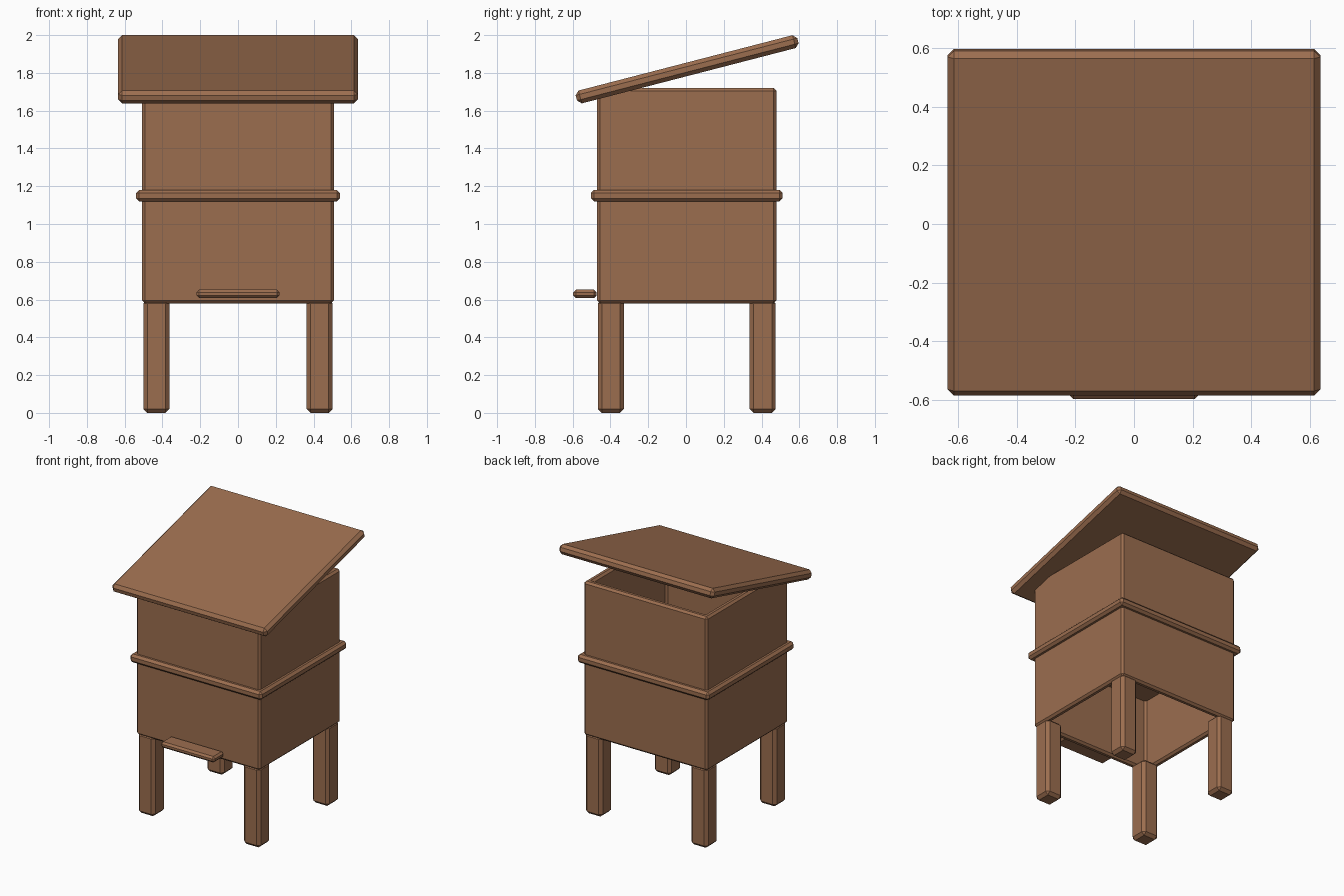
import bpy, bmesh, math
from mathutils import Matrix

cube = bpy.data.objects.get("Cube")
if cube:
    bpy.data.objects.remove(cube)

# Single wood colour
wood = bpy.data.materials.new("warm_wood")
wood.use_nodes = True
COLOUR = (0.33, 0.155, 0.078, 1)
wood.diffuse_color = COLOUR
shader = next(n for n in wood.node_tree.nodes if n.type == 'BSDF_PRINCIPLED')
shader.inputs["Base Color"].default_value = COLOUR


def board(name, centre, size, bevel, tilt=0.0, wall=0.0):
    """Chamfered box; with a wall thickness it becomes an open-ended tube."""
    bm = bmesh.new()
    bmesh.ops.create_cube(bm, size=1, matrix=Matrix.Diagonal((*size, 1)))
    if wall:
        ends = [f for f in bm.faces if abs(f.normal.z) > 0.5]
        bmesh.ops.delete(bm, geom=ends, context='FACES')
    mesh = bpy.data.meshes.new(name)
    bm.to_mesh(mesh)
    bm.free()
    mesh.materials.append(wood)
    obj = bpy.data.objects.new(name, mesh)
    bpy.context.collection.objects.link(obj)
    obj.location = centre
    obj.rotation_euler.x = tilt
    if wall:
        shell = obj.modifiers.new("walls", 'SOLIDIFY')
        shell.thickness = wall
        shell.offset = -1
        shell.use_even_offset = True
    chamfer = obj.modifiers.new("chamfer", 'BEVEL')
    chamfer.width = bevel
    chamfer.segments = 1
    return obj


MID_Y = 0.004

# Hollow lower and upper boxes, with the dividing board between them
board("lower_box", (0, MID_Y, 0.86), (1.014, 0.95, 0.56), 0.015, wall=0.05)
board("upper_box", (0, MID_Y, 1.44), (1.014, 0.95, 0.56), 0.015, wall=0.05)
board("dividing_board", (0, MID_Y, 1.15), (1.08, 1.015, 0.062), 0.017)

# Four legs
for side, x in (("right", -0.432), ("left", 0.432)):
    for end, y in (("front", -0.398), ("back", 0.406)):
        board(f"{end}_{side}_leg", (x, y, 0.3), (0.138, 0.138, 0.6), 0.021)

# Landing board at the entrance
board("landing_board", (0, -0.535, 0.63), (0.44, 0.124, 0.044), 0.014)

# Sloping roof, raised at the back
board("roof", (0, 0.006, 1.819), (1.27, 1.212, 0.07), 0.021,
      tilt=math.radians(14.5))
